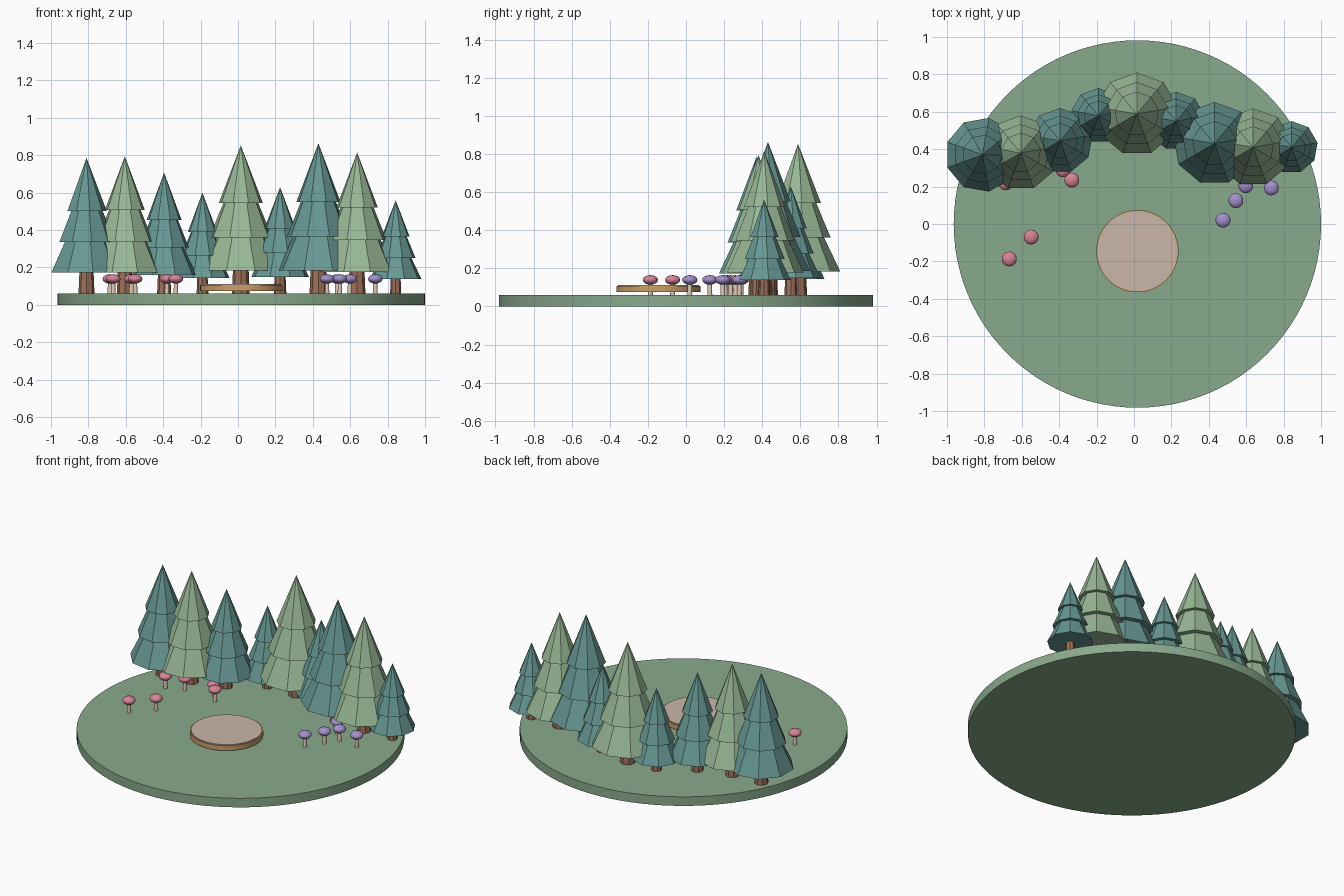
import bpy, math

if "Cube" in bpy.data.objects:
    bpy.data.objects.remove(bpy.data.objects["Cube"])


def material(name, rgb):
    """Flat colour from 0-255 screen values, stored as linear."""
    def lin(c):
        c /= 255
        return c / 12.92 if c <= 0.04045 else ((c + 0.055) / 1.055) ** 2.4
    m = bpy.data.materials.new(name)
    m.diffuse_color = (*[lin(c) for c in rgb], 1)
    m.use_nodes = True
    m.node_tree.nodes["Principled BSDF"].inputs["Base Color"].default_value = m.diffuse_color
    return m


GRASS = material("grass green", (137, 170, 140))
LIGHT = material("light needle green", (152, 184, 150))
TEAL = material("teal needle green", (103, 152, 148))
BARK = material("bark brown", (158, 112, 90))
PINK = material("pink cap", (214, 132, 152))
PURPLE = material("purple cap", (164, 144, 204))
STEM = material("pale stem", (224, 204, 184))
WOOD = material("wood tan", (204, 160, 104))
STONE = material("pale beige", (202, 182, 168))


def cone(name, mat, x, y, z0, z1, r0, r1=0.0, sides=9, rot=0.0, smooth=False):
    """Cone, frustum or cylinder between two heights."""
    bpy.ops.mesh.primitive_cone_add(vertices=sides, radius1=r0, radius2=r1, depth=z1 - z0,
                                    location=(x, y, (z0 + z1) / 2), rotation=(0, 0, rot))
    o = bpy.context.object
    o.name = name
    o.data.materials.append(mat)
    if smooth:
        bpy.ops.object.shade_smooth_by_angle(angle=math.radians(40))
    return o


GROUND = 0.06

# round grassy base
cone("grass_base", GRASS, 0.018, 0, 0, GROUND, 0.982, 0.982, 96, smooth=True)

# raised round stage with pale top
cone("stage_wood", WOOD, 0.018, -0.145, 0.075, 0.107, 0.22, 0.22, 64, smooth=True)
cone("stage_top", STONE, 0.018, -0.145, 0.107, 0.112, 0.213, 0.213, 64, smooth=True)

# pine trees: x, y, apex height, canopy radius, colour, turn in degrees
trees = [
    (-0.81, 0.37, 0.786, 0.20, TEAL, 30),
    (-0.605, 0.38, 0.795, 0.20, LIGHT, 0),
    (-0.395, 0.445, 0.707, 0.175, TEAL, 0),
    (-0.19, 0.58, 0.60, 0.147, TEAL, 0),
    (0.015, 0.588, 0.853, 0.222, LIGHT, 0),
    (0.225, 0.55, 0.63, 0.157, TEAL, 0),
    (0.43, 0.43, 0.864, 0.222, TEAL, 0),
    (0.637, 0.41, 0.815, 0.208, LIGHT, 0),
    (0.843, 0.41, 0.56, 0.14, TEAL, 0),
]
# each tier: bottom fraction, top fraction, radius fraction
tiers = [(0.155, 0.74, 1.0), (0.38, 0.90, 0.77), (0.61, 1.0, 0.54)]
for i, (x, y, apex, r, mat, turn) in enumerate(trees):
    h = apex - GROUND
    cone(f"trunk_{i}", BARK, x, y, GROUND - 0.005, GROUND + 0.22 * h,
         0.215 * r, 0.18 * r, 8)
    for k, (a, b, s) in enumerate(tiers):
        cone(f"tree_{i}_tier_{k}", mat, x, y, GROUND + a * h, GROUND + b * h,
             r * s, rot=math.radians(turn))

# mushrooms: stem and flattened cap
pink = [(-0.667, -0.187), (-0.55, -0.07), (-0.685, 0.22), (-0.57, 0.26), (-0.38, 0.29), (-0.332, 0.235)]
purple = [(0.476, 0.02), (0.545, 0.125), (0.598, 0.205), (0.734, 0.193), (0.53, 0.28)]
for i, (x, y) in enumerate(pink + purple):
    cone(f"mushroom_stem_{i}", STEM, x, y, GROUND - 0.005, 0.135, 0.013, 0.011, 10, smooth=True)
    bpy.ops.mesh.primitive_uv_sphere_add(segments=14, ring_count=8, radius=1, location=(x, y, 0.139))
    cap = bpy.context.object
    cap.name = f"mushroom_cap_{i}"
    cap.scale = (0.04, 0.04, 0.025)
    cap.data.materials.append(PINK if i < len(pink) else PURPLE)
    bpy.ops.object.shade_smooth_by_angle(angle=math.radians(60))
